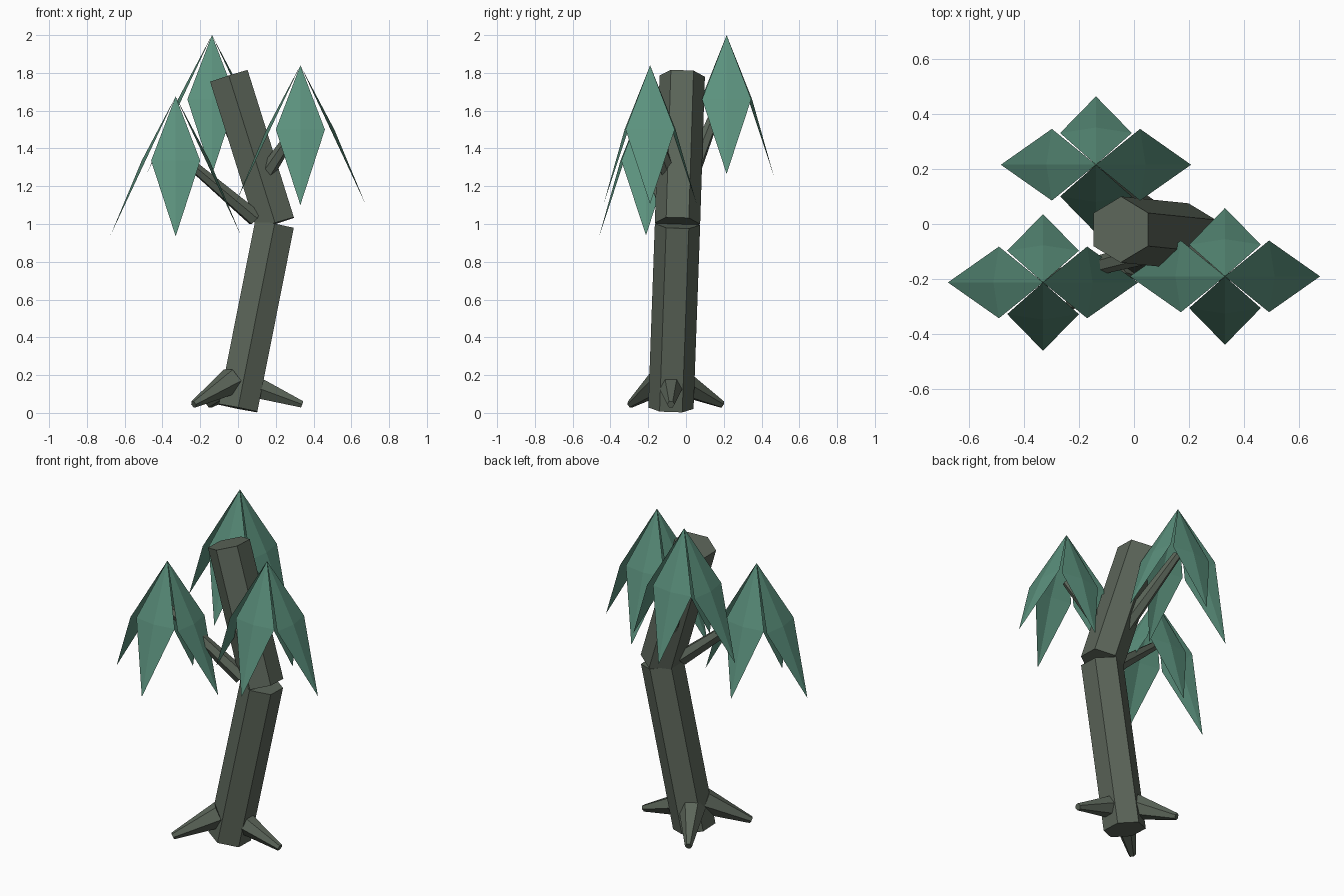
import bpy, bmesh, math
from mathutils import Vector

if "Cube" in bpy.data.objects:
    bpy.data.objects.remove(bpy.data.objects["Cube"])


def material(name, rgb):
    m = bpy.data.materials.new(name)
    m.diffuse_color = (*rgb, 1)
    m.use_nodes = True
    m.node_tree.nodes["Principled BSDF"].inputs["Base Color"].default_value = m.diffuse_color
    return m


BARK = material("grey_green_bark", (0.105, 0.130, 0.100))
LEAF = material("dusty_green_leaf", (0.105, 0.283, 0.205))


def finish(name, bm, mat):
    mesh = bpy.data.meshes.new(name)
    bm.to_mesh(mesh)
    bm.free()
    mesh.materials.append(mat)
    obj = bpy.data.objects.new(name, mesh)
    bpy.context.collection.objects.link(obj)
    return obj


def limb(name, start, end, r0, r1, side=None, n=6):
    """Tapered, capped prism between two points; one corner points along side."""
    a, b = Vector(start), Vector(end)
    axis = (b - a).normalized()
    u = Vector(side) if side else Vector((0, 0, 1)).cross(axis)
    u = (u - axis * u.dot(axis)).normalized()
    v = axis.cross(u)
    bm = bmesh.new()
    rings = []
    for c, r in ((a, r0), (b, r1)):
        rings.append([bm.verts.new(c + r * (u * math.cos(t) + v * math.sin(t)))
                      for t in (2 * math.pi * i / n for i in range(n))])
    lo, hi = rings
    for i in range(n):
        j = (i + 1) % n
        bm.faces.new((lo[i], lo[j], hi[j], hi[i]))
    bm.faces.new(lo[::-1])
    bm.faces.new(hi)
    return finish(name, bm, BARK)


def leaf_cluster(name, apex):
    """Four drooping diamond leaves with a slight centre fold."""
    bm = bmesh.new()
    apex = Vector(apex)
    # outward direction, shoulder reach, tip reach, tip drop
    for out, reach, tip, drop in (((1, 0, 0), .16, .345, .735), ((-1, 0, 0), .16, .345, .735),
                                  ((0, 1, 0), .115, .248, .74), ((0, -1, 0), .115, .248, .74)):
        o = Vector(out)
        s = Vector((-o.y, o.x, 0))
        down = Vector((0, 0, -1))
        top = bm.verts.new(apex)
        left = bm.verts.new(apex + o * reach + s * .13 + down * .34)
        right = bm.verts.new(apex + o * reach - s * .13 + down * .34)
        mid = bm.verts.new(apex + o * (reach + .02) + down * .34)
        end = bm.verts.new(apex + o * tip + down * drop)
        for f in ((top, mid, left), (top, right, mid), (left, mid, end), (mid, right, end)):
            bm.faces.new(f)
    return finish(name, bm, LEAF)


# Trunk in two leaning sections
Y = (0, 1, 0)
limb("lower_trunk", (0.0, -0.08, 0.025), (0.193, -0.045, 0.998), 0.12, 0.12, Y)
limb("upper_trunk", (0.197, -0.045, 1.003), (-0.048, -0.02, 1.783), 0.12, 0.12, Y)

# Roots
limb("root_right", (0.07, -0.08, 0.145), (0.34, -0.08, 0.045), 0.07, 0.02)
limb("root_front_left", (-0.03, -0.13, 0.17), (-0.235, -0.295, 0.045), 0.075, 0.02)
limb("root_back_left", (-0.02, -0.03, 0.16), (-0.15, 0.19, 0.045), 0.075, 0.02)

# Branches, each ending under a leaf cluster
limb("branch_left", (0.09, -0.09, 1.03), (-0.33, -0.205, 1.385), 0.045, 0.025)
limb("branch_right", (0.13, -0.08, 1.24), (0.33, -0.19, 1.54), 0.045, 0.025)
limb("branch_back", (0.09, 0.02, 1.24), (-0.14, 0.205, 1.71), 0.045, 0.025)

# Foliage
leaf_cluster("leaves_left", (-0.33, -0.212, 1.675))
leaf_cluster("leaves_right", (0.33, -0.19, 1.84))
leaf_cluster("leaves_back", (-0.138, 0.215, 2.0))
